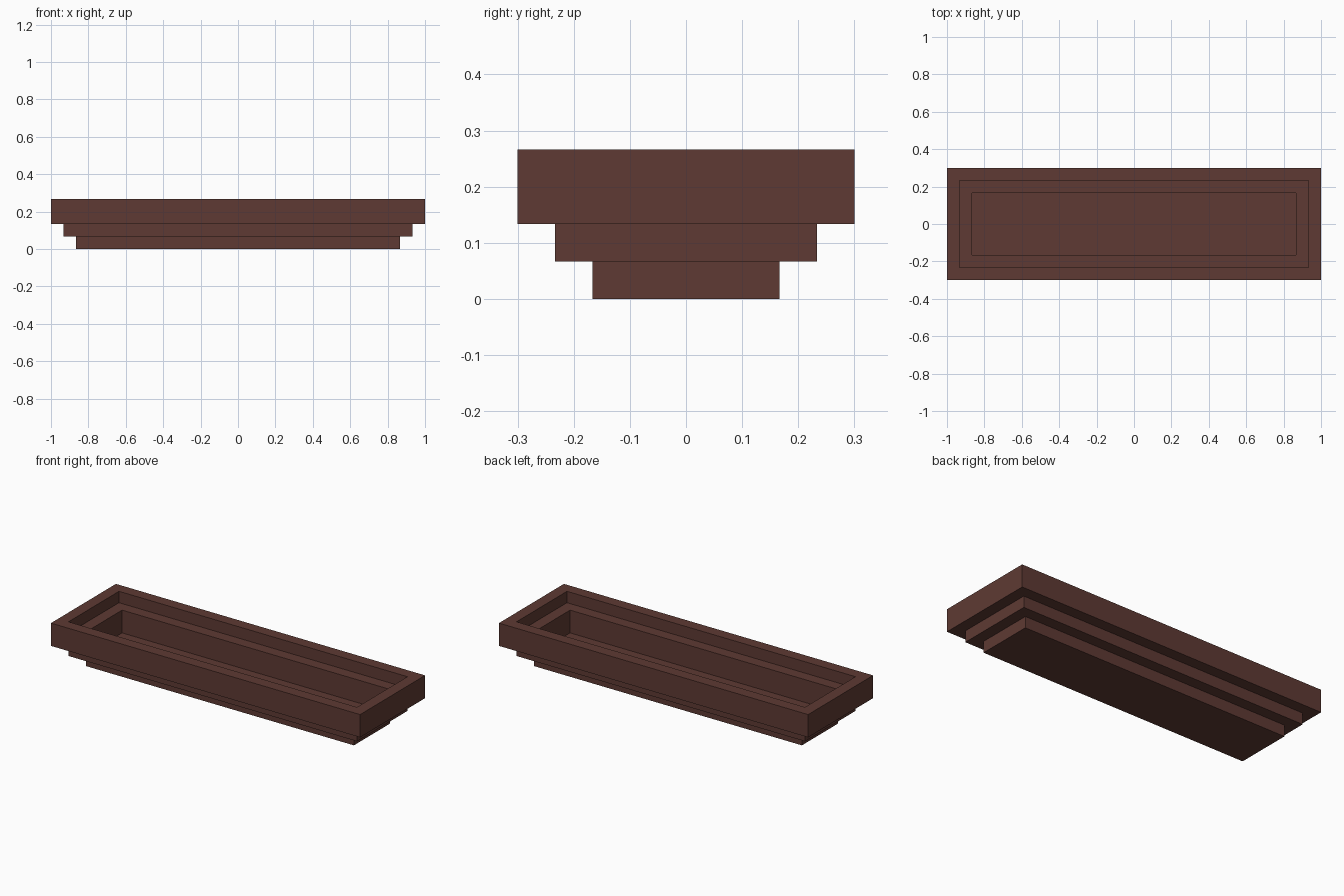
import bpy
import bmesh

cube = bpy.data.objects.get("Cube")
if cube:
    bpy.data.objects.remove(cube, do_unlink=True)

STEP = 2 / 30      # thickness of walls, ledges and floor
HALF_X, HALF_Y = 1.0, 0.3

# Dark brown material
brown = bpy.data.materials.new("dark brown")
brown.use_nodes = True
colour = (0.112, 0.042, 0.033, 1)
brown.diffuse_color = colour
shader = next(n for n in brown.node_tree.nodes if n.type == "BSDF_PRINCIPLED")
shader.inputs["Base Color"].default_value = colour
shader.inputs["Roughness"].default_value = 0.8

# Stepped wall profile in steps: (inset from the rim, height),
# from the underside, up the outside, over the rim and down to the floor
PROFILE = [(2, 0), (2, 1), (1, 1), (1, 2), (0, 2), (0, 4),
           (1, 4), (1, 3), (2, 3), (2, 1)]


def rectangle(bm, inset, height):
    x, y, z = HALF_X - inset * STEP, HALF_Y - inset * STEP, height * STEP
    return [bm.verts.new((sx * x, sy * y, z))
            for sx, sy in ((-1, -1), (1, -1), (1, 1), (-1, 1))]


# Tray: loft rectangles along the profile, then cap underside and floor
bm = bmesh.new()
loops = [rectangle(bm, *point) for point in PROFILE]
for low, high in zip(loops, loops[1:]):
    for i in range(4):
        j = (i + 1) % 4
        bm.faces.new((low[i], low[j], high[j], high[i]))
bm.faces.new(loops[0][::-1])
bm.faces.new(loops[-1])

mesh = bpy.data.meshes.new("stepped_tray")
bm.to_mesh(mesh)
bm.free()
mesh.materials.append(brown)
tray = bpy.data.objects.new("stepped_tray", mesh)
bpy.context.collection.objects.link(tray)
